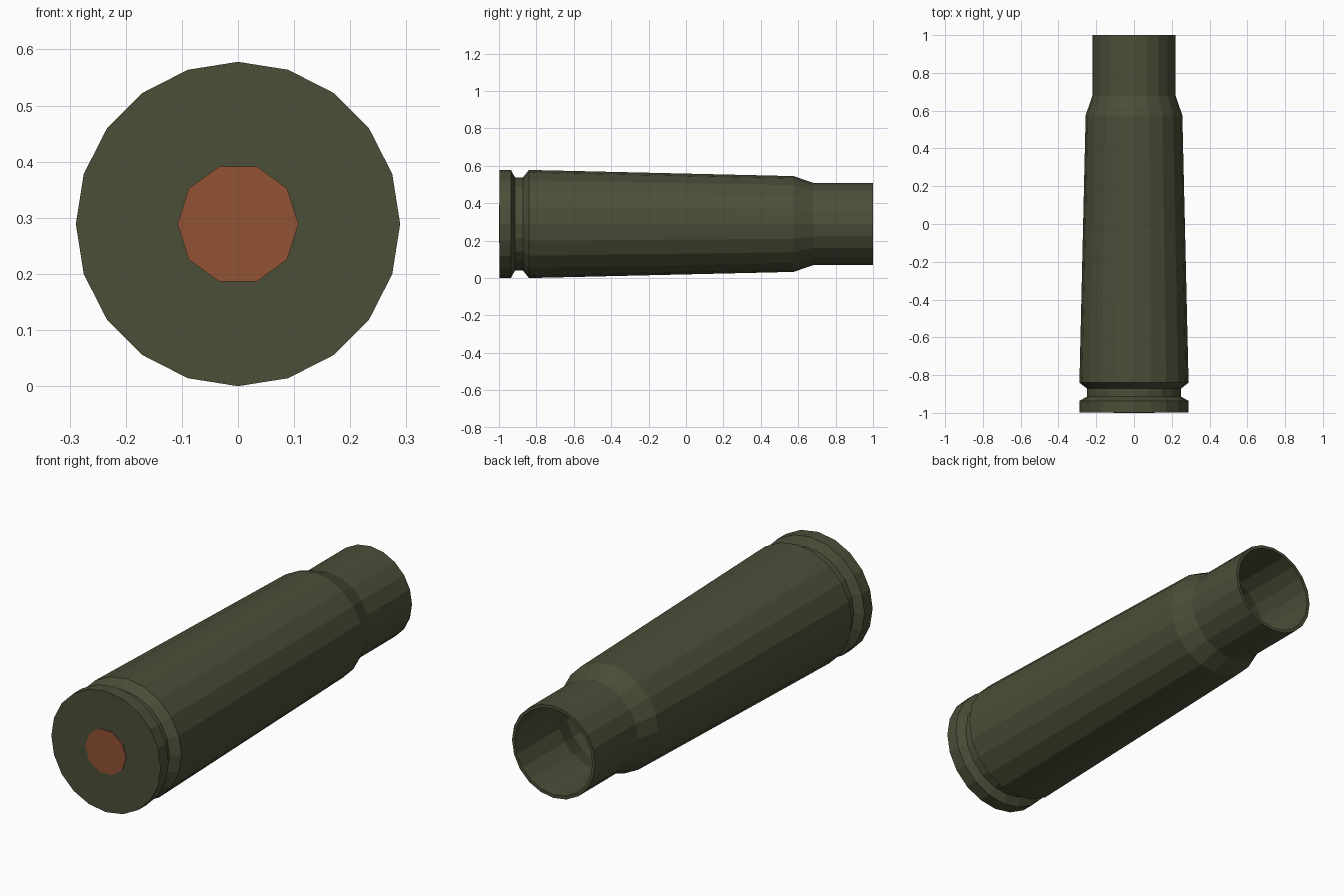
import bpy
import math

cube = bpy.data.objects.get("Cube")
if cube:
    bpy.data.objects.remove(cube, do_unlink=True)

AXIS_Z = 0.289


def make_material(name, colour):
    mat = bpy.data.materials.new(name)
    mat.use_nodes = True
    mat.diffuse_color = (*colour, 1)
    mat.node_tree.nodes["Principled BSDF"].inputs["Base Color"].default_value = (*colour, 1)
    return mat


def lathe(name, profile, sides, mat):
    """Revolve (y, radius) pairs round the long axis and cap both ends."""
    verts, faces = [], []
    for y, r in profile:
        for i in range(sides):
            a = math.tau * i / sides
            verts.append((r * math.cos(a), y, AXIS_Z + r * math.sin(a)))
    for k in range(len(profile) - 1):
        for i in range(sides):
            j = (i + 1) % sides
            a, b = k * sides, (k + 1) * sides
            faces.append((a + i, b + i, b + j, a + j))
    last = (len(profile) - 1) * sides
    faces.append(tuple(range(sides)))
    faces.append(tuple(last + i for i in reversed(range(sides))))
    mesh = bpy.data.meshes.new(name)
    mesh.from_pydata(verts, [], faces)
    mesh.materials.append(mat)
    obj = bpy.data.objects.new(name, mesh)
    bpy.context.collection.objects.link(obj)
    return obj


olive = make_material("olive green", (0.072, 0.077, 0.040))
copper = make_material("copper red", (0.29, 0.085, 0.034))

# Outer wall: rim, extraction groove, tapered body, shoulder, neck
outer = [(-0.997, 0.289), (-0.936, 0.289), (-0.914, 0.248), (-0.872, 0.248),
         (-0.84, 0.289), (0.575, 0.256), (0.68, 0.22), (1.0, 0.22)]
# Inner wall: from the mouth back down to the closed base
inner = [(1.0, 0.205), (0.68, 0.205), (0.575, 0.24), (-0.82, 0.27)]
lathe("casing", outer + inner, 20, olive)

# Primer disc set in the middle of the base
lathe("primer", [(-1.0, 0.108), (-0.98, 0.108)], 10, copper)
